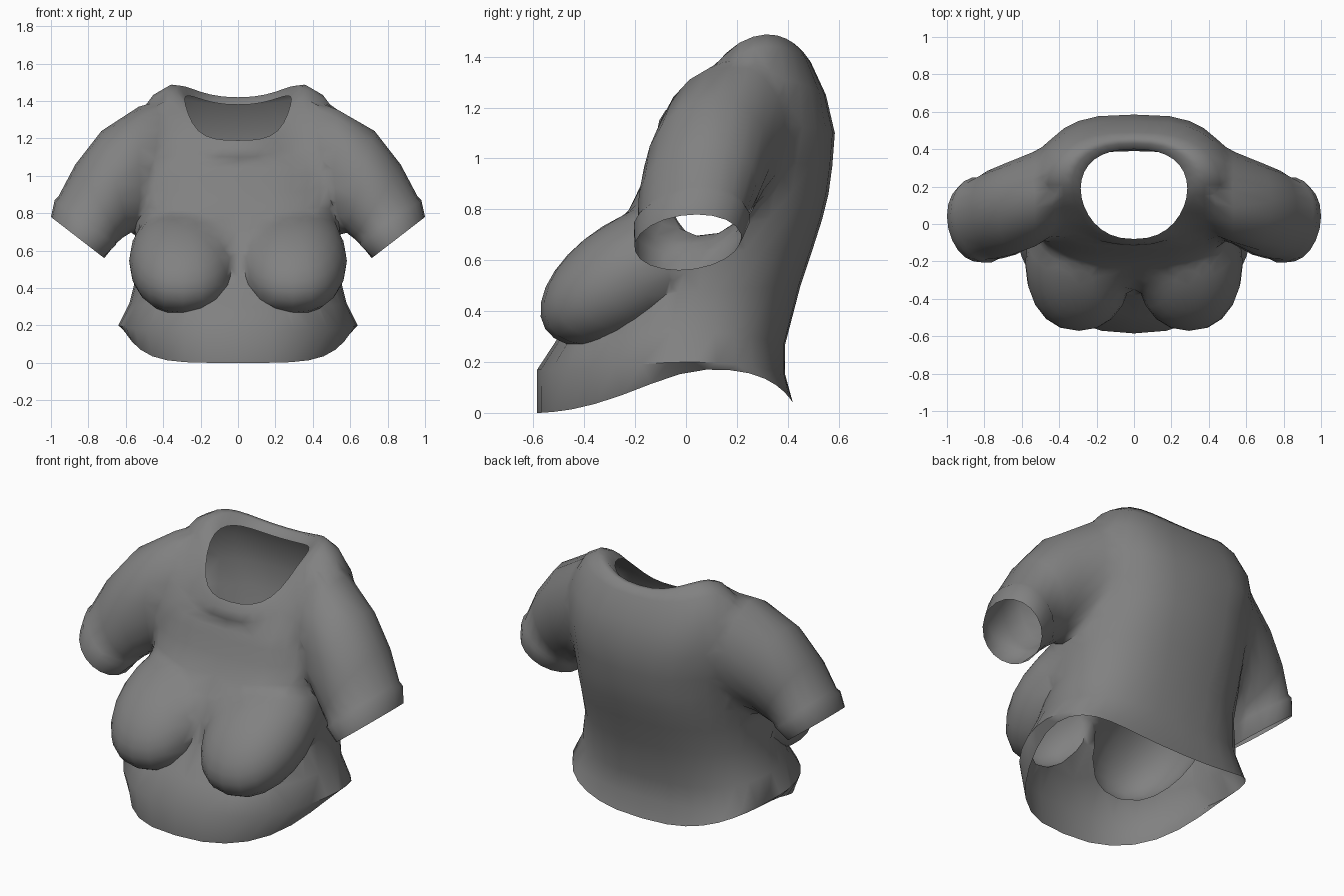
import bpy, bmesh, math
from mathutils import Vector, Matrix

if "Cube" in bpy.data.objects:
    bpy.data.objects.remove(bpy.data.objects["Cube"])

fabric = bpy.data.materials.new("grey fabric")
fabric.use_nodes = True
grey = (0.22, 0.22, 0.22, 1)
fabric.diffuse_color = grey
fabric.node_tree.nodes["Principled BSDF"].inputs["Base Color"].default_value = grey

SEG = 32
caps = []          # tips of temporary caps, removed again after joining


def loft(name, rings, tip_start, tip_end):
    """Skin a list of closed rings and close both ends with a fan."""
    bm = bmesh.new()
    rows = [[bm.verts.new(p) for p in ring] for ring in rings]
    for a, b in zip(rows, rows[1:]):
        for i in range(len(a)):
            j = (i + 1) % len(a)
            bm.faces.new((a[i], a[j], b[j], b[i]))
    for row, tip in ((rows[0], tip_start), (rows[-1], tip_end)):
        v = bm.verts.new(tip)
        for i in range(len(row)):
            bm.faces.new((row[i], row[(i + 1) % len(row)], v))
    return finish(name, bm)


def finish(name, bm):
    bmesh.ops.recalc_face_normals(bm, faces=bm.faces)
    mesh = bpy.data.meshes.new(name)
    bm.to_mesh(mesh)
    bm.free()
    mesh.materials.append(fabric)
    ob = bpy.data.objects.new(name, mesh)
    bpy.context.collection.objects.link(ob)
    return ob


def soft_power(t, power):
    return math.copysign(abs(t) ** power, t)


def body_ring(yf, zf, yb, zb, w, ys, zs, power):
    """Ring through a front, a back and two side points."""
    pts = []
    for i in range(SEG):
        a = math.tau * i / SEG
        c, s = math.cos(a), math.sin(a)
        y = ys + (yb - yf) / 2 * s + ((yb + yf) / 2 - ys) * s * s
        bow = math.sin(s * math.pi / 2) ** 2 if s < 0 else s * s
        z = zs + (zb - zf) / 2 * s + ((zb + zf) / 2 - zs) * bow
        pts.append((soft_power(c, power) * w, y, z))
    return pts


def sleeve_ring(side, xu, zu, xl, zl, y0, y1):
    """Ring through an upper and a lower point, y0 to y1 deep, leaning back at the top."""
    pts = []
    for i in range(20):
        a = math.tau * i / 20
        k = (1 + math.cos(a)) / 2
        y = (y0 + y1) / 2 + (y1 - y0) / 2 * math.sin(a) + .035 * math.cos(a)
        pts.append((side * (xl + (xu - xl) * k), y, zl + (zu - zl) * k))
    return pts


# Torso from hem to collar: front y z, back y z, half width, side y z, fullness
body = [
    (-.585, .00, .42, .04, .605, .08, .17, .8),
    (-.585, .17, .39, .15, .64, .03, .20, .8),
    (-.50, .30, .39, .27, .58, .03, .32, .8),
    (-.38, .46, .45, .50, .54, .05, .48, .8),
    (-.35, .59, .50, .65, .54, .07, .63, .75),
    (-.29, .71, .535, .76, .54, .09, .76, .7),
    (-.215, .81, .56, .86, .545, .11, .86, .7),
    (-.17, .91, .575, .97, .55, .14, .98, .7),
    (-.14, .99, .585, 1.10, .55, .18, 1.13, .65),
    (-.12, 1.04, .55, 1.25, .53, .20, 1.30, .65),
    (-.10, 1.08, .49, 1.38, .46, .21, 1.41, .75),
    (-.115, 1.10, .46, 1.42, .38, .21, 1.455, .85),
    (-.105, 1.15, .43, 1.42, .33, .21, 1.455, .85),
    (-.08, 1.19, .40, 1.38, .285, .19, 1.41, .85),
]
hem_tip, neck_tip = Vector((0, -.05, .14)), Vector((0, .16, 1.32))
caps += [hem_tip, neck_tip]
shirt = loft("shirt", [body_ring(*r) for r in body], hem_tip, neck_tip)

# Sleeves from shoulder to cuff: upper x z, lower x z, depth range
arm = [
    (.35, 1.42, .38, .85, .03, .42),
    (.53, 1.37, .53, .74, -.12, .39),
    (.73, 1.24, .58, .69, -.165, .33),
    (.87, 1.06, .62, .66, -.185, .285),
    (.96, .89, .645, .635, -.19, .24),
    (.98, .87, .645, .625, -.205, .25),
    (1.0, .78, .715, .56, -.20, .215),
]
parts = []
for side, label in ((1, "left"), (-1, "right")):
    tip = Vector((side * .84, .01, .68))
    caps.append(tip)
    parts.append(loft(label + "_sleeve", [sleeve_ring(side, *r) for r in arm],
                      (side * .35, .2, 1.1), tip))

    # Bust: a tilted, drawn-out and slightly boxy ball on each side
    bm = bmesh.new()
    bmesh.ops.create_uvsphere(bm, u_segments=20, v_segments=14, radius=1)
    for v in bm.verts:
        v.co.x = soft_power(v.co.x, .88)
    bm.transform(Matrix.Translation((side * .294, -.21, .545))
                 @ Matrix.Rotation(math.radians(32), 4, "X")
                 @ Matrix.Diagonal((.288, .405, .222, 1)))
    parts.append(finish(label + "_bust", bm))

# Join everything into one skin
bpy.context.view_layer.objects.active = shirt
for part in parts:
    mod = shirt.modifiers.new("join", "BOOLEAN")
    mod.operation, mod.solver, mod.object = "UNION", "EXACT", part
    bpy.ops.object.modifier_apply(modifier=mod.name)
    bpy.data.objects.remove(part)

# Open the hem, neck and cuffs, then soften the seams
bm = bmesh.new()
bm.from_mesh(shirt.data)
tips = [v for v in bm.verts if any((v.co - c).length < 1e-4 for c in caps)]
bmesh.ops.delete(bm, geom=tips, context="VERTS")
bmesh.ops.remove_doubles(bm, verts=bm.verts, dist=.012)
bmesh.ops.triangulate(bm, faces=[f for f in bm.faces if len(f.verts) > 4])
for step in range(5):
    seam = {v for e in bm.edges if len(e.link_faces) == 2
            and e.calc_face_angle_signed(0) < -math.radians(12)
            for v in e.verts if not v.is_boundary
            and .52 < v.co.z < 1.38 and .04 < abs(v.co.x) < .75}
    bmesh.ops.smooth_vert(bm, verts=list(seam), factor=.5,
                          use_axis_x=True, use_axis_y=True, use_axis_z=True)
bm.to_mesh(shirt.data)
bm.free()

bpy.ops.object.select_all(action="DESELECT")
shirt.select_set(True)
bpy.ops.object.shade_smooth_by_angle(angle=math.radians(55))
